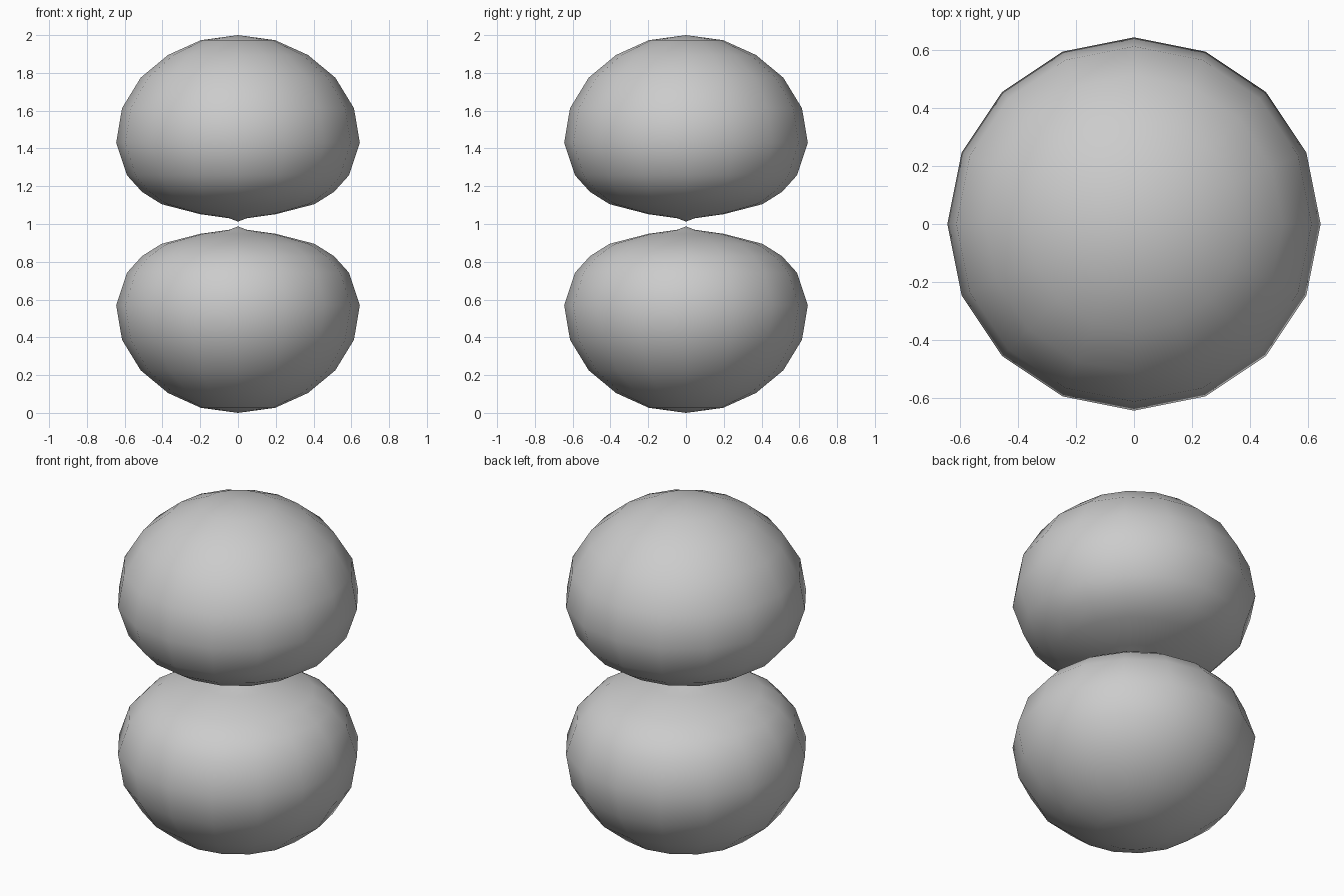
import bpy, bmesh, math

if "Cube" in bpy.data.objects:
    bpy.data.objects.remove(bpy.data.objects["Cube"])

SEG = 16
# lobe profile: (radius, height above the mid plane), tip to crown
PROFILE = [(0, 0.013), (0.045, 0.03), (0.2, 0.052), (0.405, 0.105), (0.508, 0.17),
           (0.587, 0.257), (0.645, 0.43), (0.614, 0.613), (0.515, 0.775),
           (0.37, 0.895), (0.197, 0.973), (0, 1.0)]


def lobe(name, sign):
    bm = bmesh.new()
    rings = []
    for r, h in PROFILE:
        z = 1 + sign * h
        if r == 0:
            rings.append([bm.verts.new((0, 0, z))] * SEG)
        else:
            rings.append([bm.verts.new((r * math.cos(2 * math.pi * i / SEG),
                                        r * math.sin(2 * math.pi * i / SEG), z))
                          for i in range(SEG)])
    for a, b in zip(rings, rings[1:]):
        for i in range(SEG):
            j = (i + 1) % SEG
            # dict.fromkeys drops the repeated pole vertex
            bm.faces.new(list(dict.fromkeys((a[i], a[j], b[j], b[i]))))
    bmesh.ops.recalc_face_normals(bm, faces=bm.faces)
    for f in bm.faces:
        f.smooth = True
    me = bpy.data.meshes.new(name)
    bm.to_mesh(me)
    bm.free()
    bpy.context.collection.objects.link(bpy.data.objects.new(name, me))


# two mirrored lobes meeting tip to tip
lobe("upper_lobe", 1)
lobe("lower_lobe", -1)
